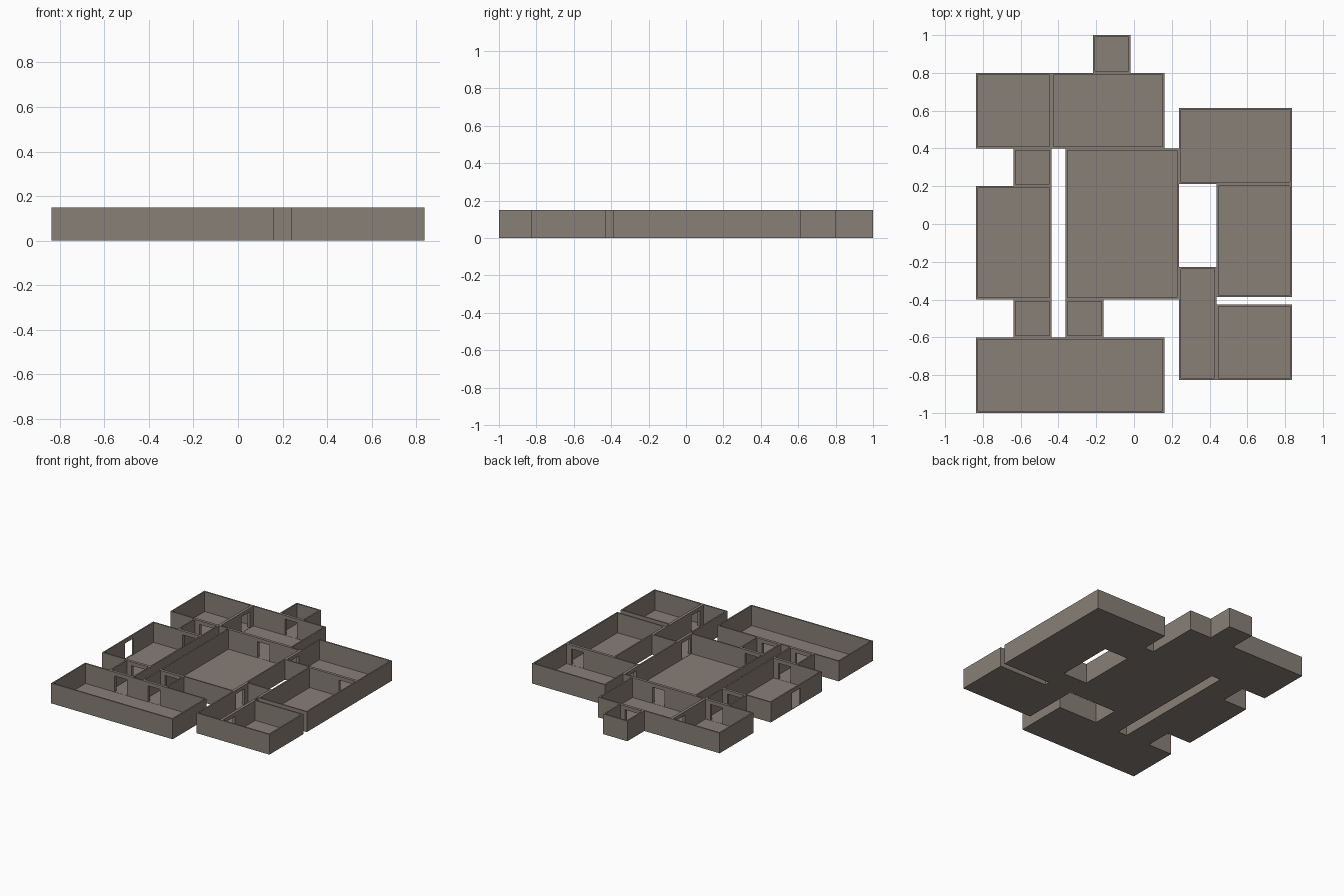
import bpy, bmesh
from mathutils import Matrix

if "Cube" in bpy.data.objects:
    bpy.data.objects.remove(bpy.data.objects["Cube"])

HEIGHT, WALL, FLOOR = 0.15, 0.015, 0.002
DOOR_W, DOOR_H, DOOR_DEPTH = 0.10, 0.122, 0.06

stone = bpy.data.materials.new("grey_brown_stone")
stone.diffuse_color = (0.25, 0.215, 0.185, 1)
stone.use_nodes = True
stone.node_tree.nodes["Principled BSDF"].inputs["Base Color"].default_value = stone.diffuse_color


def add_box(bm, x0, x1, y0, y1, z0, z1):
    m = (Matrix.Translation(((x0 + x1) / 2, (y0 + y1) / 2, (z0 + z1) / 2))
         @ Matrix.Diagonal((x1 - x0, y1 - y0, z1 - z0, 1)))
    bmesh.ops.create_cube(bm, size=1, matrix=m)


def finish(bm, name):
    mesh = bpy.data.meshes.new(name)
    bm.to_mesh(mesh)
    bm.free()
    ob = bpy.data.objects.new(name, mesh)
    bpy.context.collection.objects.link(ob)
    mesh.materials.append(stone)
    return ob


# Door openings: centre x, y and the axis the passage runs along
doors = [
    (-0.5375, 0.4, 'y'), (-0.5375, 0.2, 'y'), (-0.5375, -0.4, 'y'), (-0.5375, -0.6, 'y'),
    (-0.2625, -0.4, 'y'), (-0.2625, -0.6, 'y'), (-0.0625, 0.4, 'y'), (-0.1175, 0.8, 'y'),
    (0.7375, 0.213, 'y'), (-0.4375, 0.7, 'x'), (-0.8375, -0.1, 'x'),
    (0.2375, 0.31, 'x'), (0.2375, -0.327, 'x'), (0.4375, -0.727, 'x'),
]
bm = bmesh.new()
for x, y, axis in doors:
    hx, hy = DOOR_W / 2, DOOR_DEPTH / 2
    if axis == 'x':
        hx, hy = hy, hx
    add_box(bm, x - hx, x + hx, y - hy, y + hy, FLOOR + 0.001, DOOR_H)
cutter = finish(bm, "door_cutter")
cutter.hide_render = True
cutter.display_type = 'WIRE'

# Rooms: x0, x1, y0, y1
rooms = {
    "north_west_room": (-0.8375, -0.4375, 0.4, 0.8),
    "north_room": (-0.4375, 0.1625, 0.4, 0.8),
    "north_alcove": (-0.2175, -0.0175, 0.8, 1.0),
    "upper_west_passage": (-0.6375, -0.4375, 0.2, 0.4),
    "west_room": (-0.8375, -0.4375, -0.4, 0.2),
    "lower_west_passage": (-0.6375, -0.4375, -0.6, -0.4),
    "south_hall": (-0.8375, 0.1625, -1.0, -0.6),
    "central_hall": (-0.3625, 0.2375, -0.4, 0.4),
    "south_passage": (-0.3625, -0.1625, -0.6, -0.4),
    "north_east_room": (0.2375, 0.8375, 0.213, 0.613),
    "east_room": (0.4375, 0.8375, -0.387, 0.213),
    "east_corridor": (0.2375, 0.4375, -0.827, -0.227),
    "south_east_room": (0.4375, 0.8375, -0.827, -0.427),
}
for name, (x0, x1, y0, y1) in rooms.items():
    # Open-topped tray: thin floor with four walls
    bm = bmesh.new()
    add_box(bm, x0, x1, y0, y1, 0, HEIGHT)
    top = max(bm.faces, key=lambda f: f.calc_center_median().z)
    bmesh.ops.inset_region(bm, faces=[top], thickness=WALL)
    inner = bmesh.ops.extrude_discrete_faces(bm, faces=[top])["faces"][0]
    for v in inner.verts:
        v.co.z = FLOOR
    bmesh.ops.recalc_face_normals(bm, faces=bm.faces)
    room = finish(bm, name)
    # Doorways
    cut = room.modifiers.new("doorways", 'BOOLEAN')
    cut.operation = 'DIFFERENCE'
    cut.solver = 'EXACT'
    cut.object = cutter
